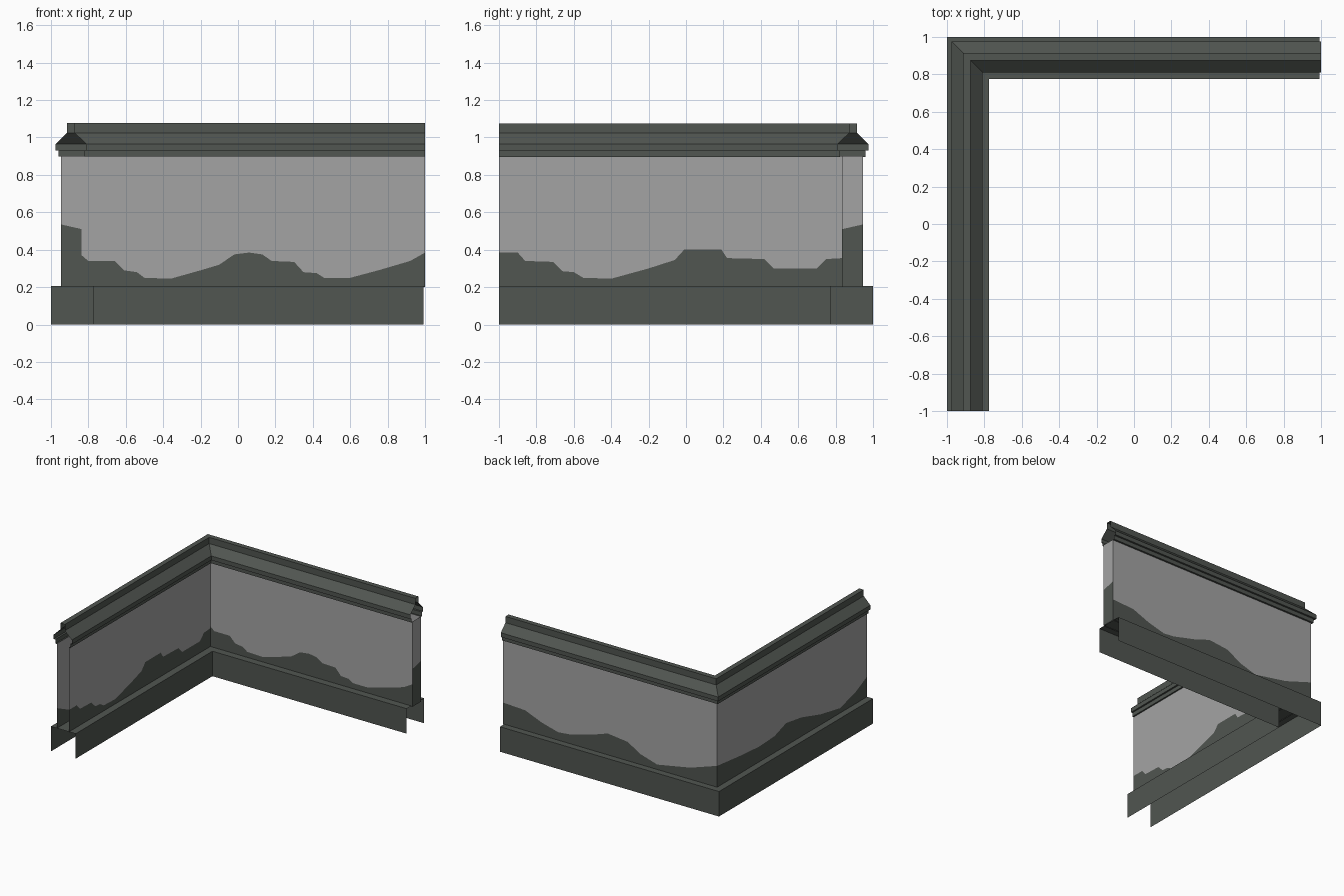
import bpy, bmesh

if "Cube" in bpy.data.objects:
    bpy.data.objects.remove(bpy.data.objects["Cube"])


def material(name, rgb):
    m = bpy.data.materials.new(name)
    m.diffuse_color = (*rgb, 1)
    m.use_nodes = True
    m.node_tree.nodes["Principled BSDF"].inputs["Base Color"].default_value = m.diffuse_color
    return m


DARK = material("dark_stone", (0.082, 0.092, 0.082))
LIGHT = material("light_plaster", (0.37, 0.37, 0.37))


def finish(name, bm, mats):
    me = bpy.data.meshes.new(name)
    bm.to_mesh(me)
    bm.free()
    for m in mats:
        me.materials.append(m)
    ob = bpy.data.objects.new(name, me)
    bpy.context.collection.objects.link(ob)
    return ob


def sweep(name, profile, end=1.0):
    """Sweep an open (inset, height) profile along the mitred L-shaped path."""
    bm = bmesh.new()
    rows = [[bm.verts.new(p) for p in ((-1 + d, -1, z), (-1 + d, 1 - d, z), (end, 1 - d, z))]
            for d, z in profile]
    for a, b in zip(rows, rows[1:]):
        for i in range(2):
            bm.faces.new((a[i], a[i + 1], b[i + 1], b[i]))
    return finish(name, bm, [DARK])


def panel(name, line, place, flip=False):
    """Wall sheet split along a ragged stain line: dark below, light above."""
    bm = bmesh.new()
    cols = [[bm.verts.new((*place(t), z)) for z in (0.2, h, 0.9)] for t, h in line]
    for a, b in zip(cols, cols[1:]):
        for k in range(2):
            f = [a[k], b[k], b[k + 1], a[k + 1]]
            face = bm.faces.new(f[::-1] if flip else f)
            face.material_index = k
    return finish(name, bm, [DARK, LIGHT])


# Plinth: hollow, open underneath and at the ends
sweep("plinth", [(0, 0), (0, 0.205), (0.225, 0.205), (0.225, 0)], 0.99)

# Coping with stepped lip, sloped shoulders and narrow top rail
half = [(0.055, 0.897), (0.04, 0.897), (0.04, 0.93), (0.025, 0.93),
        (0.025, 0.965), (0.085, 1.025), (0.085, 1.076)]
other = [(0.165, 0.897), (0.177, 0.897), (0.177, 0.93), (0.19, 0.93),
         (0.19, 0.965), (0.126, 1.025), (0.126, 1.076)]
sweep("coping", half + other[::-1])

# Wall sheets, inner and outer, with their stain lines
inner_back = [(-.835, .37), (-.8, .34), (-.66, .34), (-.61, .29), (-.54, .28), (-.5, .25),
              (-.36, .245), (-.2, .29), (-.1, .32), (-.02, .375), (.06, .385), (.13, .375),
              (.18, .34), (.3, .335), (.35, .28), (.42, .275), (.46, .25), (.6, .25),
              (.75, .29), (.92, .34), (1, .385)]
inner_left = [(-1, .385), (-.9, .385), (-.86, .34), (-.71, .335), (-.66, .285), (-.6, .28),
              (-.55, .25), (-.4, .245), (-.2, .3), (-.06, .345), (-.01, .4), (.19, .4),
              (.22, .355), (.42, .35), (.47, .3), (.7, .3), (.75, .35), (.835, .355)]
outer_back = [(-.945, .38), (-.7, .3), (-.4, .245), (-.25, .29), (-.13, .36), (.05, .38),
              (.2, .33), (.4, .28), (.5, .27), (.65, .31), (.8, .37), (1, .38)]
outer_left = [(-1, .37), (-.85, .3), (-.65, .245), (-.4, .29), (-.15, .36), (.05, .39),
              (.2, .34), (.4, .33), (.66, .35), (.945, .38)]
panel("back_wall_inner", inner_back, lambda t: (t, 0.835))
panel("left_wall_inner", inner_left, lambda t: (-0.835, t))
panel("back_wall_outer", outer_back, lambda t: (t, 0.945), True)
panel("left_wall_outer", outer_left, lambda t: (-0.945, t), True)

# End plate of the back wall, and the plate closing the left wall at the corner
panel("right_end_plate", [(.835, .51), (.945, .535)], lambda t: (1, t))
panel("corner_plate", [(-.945, .535), (-.835, .51)], lambda t: (t, 0.835))
